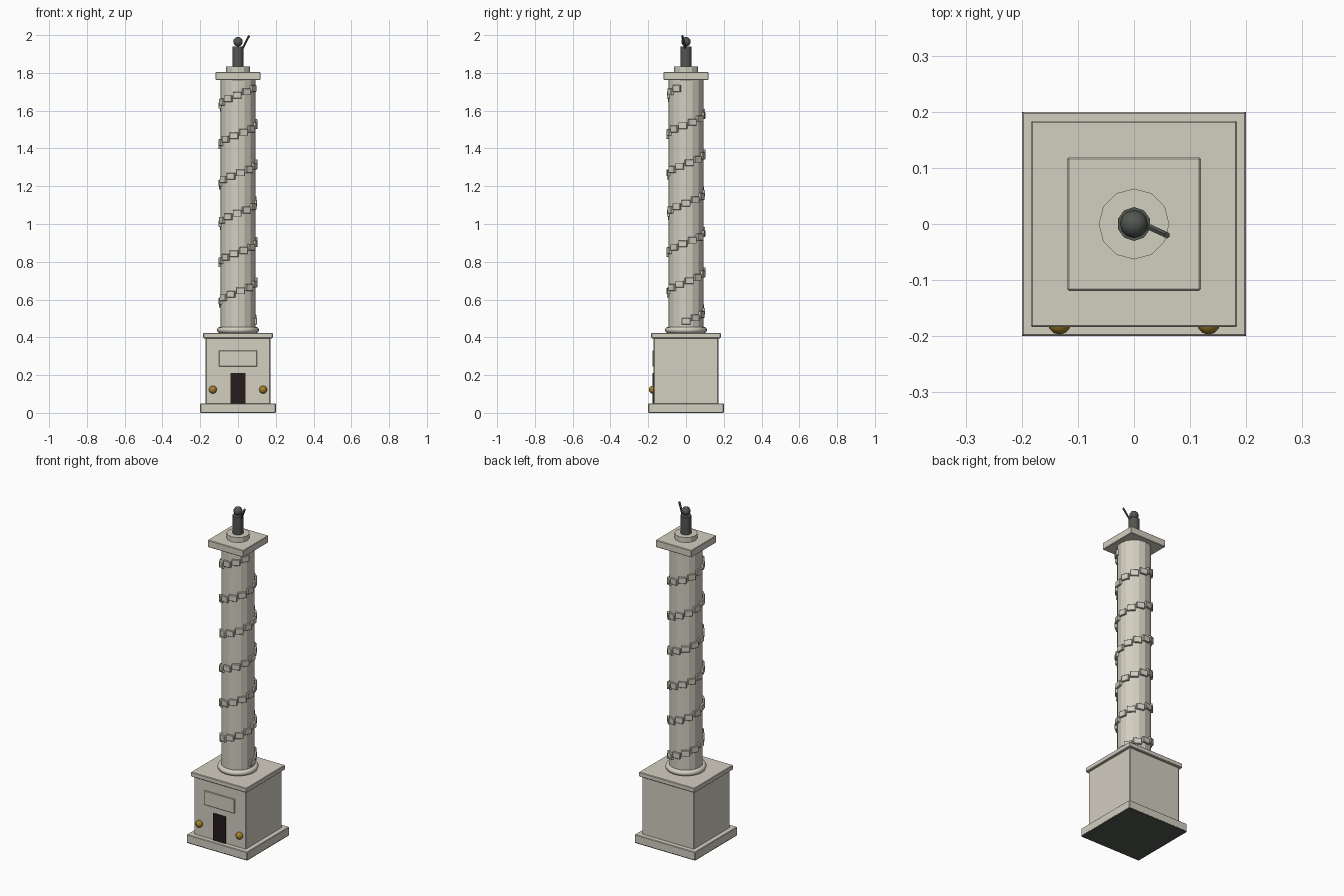
import bpy, math
from mathutils import Vector

if "Cube" in bpy.data.objects:
    bpy.data.objects.remove(bpy.data.objects["Cube"])


def material(name, rgb):
    m = bpy.data.materials.new(name)
    m.diffuse_color = (*rgb, 1)
    m.use_nodes = True
    m.node_tree.nodes["Principled BSDF"].inputs["Base Color"].default_value = m.diffuse_color
    return m


STONE = material("pale stone", (0.65, 0.62, 0.53))
BRONZE = material("dark bronze", (0.085, 0.095, 0.082))
DOOR = material("dark doorway", (0.019, 0.011, 0.012))
GOLD = material("old gold", (0.37, 0.22, 0.025))


def finish(name, mat, smooth=None):
    ob = bpy.context.object
    ob.name = name
    ob.data.materials.append(mat)
    if smooth:
        bpy.ops.object.shade_smooth_by_angle(angle=math.radians(smooth))
    return ob


def box(name, mat, size, loc, rot=(0, 0, 0), bevel=0.0):
    bpy.ops.mesh.primitive_cube_add(size=1, location=loc, rotation=rot)
    ob = bpy.context.object
    ob.scale = size
    bpy.ops.object.transform_apply(location=False, rotation=False, scale=True)
    if bevel:
        mod = ob.modifiers.new("soft edges", 'BEVEL')
        mod.width = bevel
        mod.segments = 1
    return finish(name, mat)


def slab(name, width, z0, z1):
    return box(name, STONE, (width, width, z1 - z0), (0, 0, (z0 + z1) / 2),
               bevel=0.003)


def drum(name, mat, r, z0, z1, sides, smooth=None):
    bpy.ops.mesh.primitive_cylinder_add(vertices=sides, radius=r, depth=z1 - z0,
                                        location=(0, 0, (z0 + z1) / 2))
    return finish(name, mat, smooth)


def ball(name, mat, r, loc, segments, rings):
    bpy.ops.mesh.primitive_uv_sphere_add(segments=segments, ring_count=rings,
                                         radius=r, location=loc)
    return finish(name, mat, 50)


# Pedestal on a thin dark footing
box("footing", BRONZE, (0.399, 0.399, 0.005), (0, 0, 0.0025))
slab("plinth", 0.40, 0.002, 0.05)
slab("pedestal", 0.342, 0.045, 0.397)
slab("pedestal_cornice", 0.368, 0.395, 0.422)

# Door, plaque and gold ornaments on the front
box("door", DOOR, (0.08, 0.009, 0.16), (0, -0.173, 0.13))
box("plaque", STONE, (0.20, 0.009, 0.085), (0, -0.173, 0.288), bevel=0.002)
for side in (-1, 1):
    ball("ornament", GOLD, 0.021, (side * 0.133, -0.176, 0.123), 12, 8)

# Column shaft with its ring base
bpy.ops.mesh.primitive_torus_add(major_radius=0.095, minor_radius=0.017,
                                 major_segments=24, minor_segments=8,
                                 location=(0, 0, 0.439))
finish("column_base_ring", STONE, 50)
drum("column_shaft", STONE, 0.092, 0.42, 1.765, 16)

# Relief blocks climbing the shaft in a spiral of six turns
COUNT, TURNS = 70, 6
for i in range(COUNT):
    a = 2 * math.pi * TURNS * i / COUNT
    box("spiral_relief", STONE, (0.016, 0.046, 0.035),
        (0.093 * math.cos(a), 0.093 * math.sin(a), 0.485 + 1.25 * i / COUNT),
        (0, 0, a), bevel=0.002)

# Capital and statue stand
slab("capital", 0.238, 1.762, 1.804)
drum("statue_stand", STONE, 0.063, 1.803, 1.834, 12)

# Statue with a raised arm
drum("statue_body", BRONZE, 0.03, 1.834, 1.94, 10, 50)
ball("statue_head", BRONZE, 0.025, (0, 0, 1.965), 12, 8)
start, end = Vector((0.022, -0.003, 1.925)), Vector((0.059, -0.02, 1.997))
arm = end - start
bpy.ops.mesh.primitive_cylinder_add(vertices=6, radius=0.006, depth=arm.length,
                                    location=(start + end) / 2,
                                    rotation=arm.to_track_quat('Z', 'Y').to_euler())
finish("statue_arm", BRONZE)
